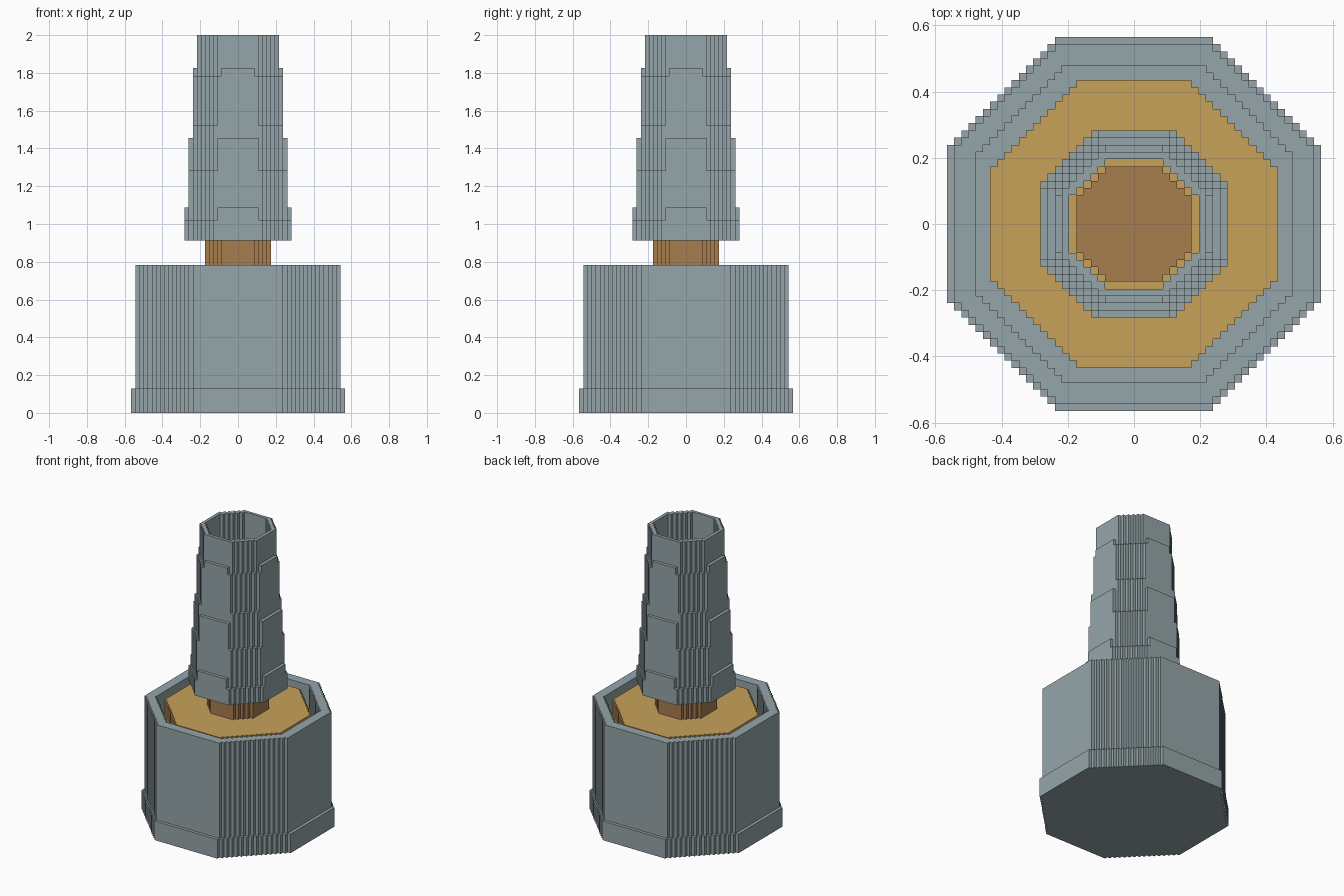
import bpy, bmesh

if "Cube" in bpy.data.objects:
    bpy.data.objects.remove(bpy.data.objects["Cube"])

U = 2 / 92  # size of one block


def material(name, rgb):
    m = bpy.data.materials.new(name)
    m.diffuse_color = (*rgb, 1)
    m.use_nodes = True
    m.node_tree.nodes["Principled BSDF"].inputs["Base Color"].default_value = m.diffuse_color
    return m


GREY = material("grey_metal", (0.30, 0.375, 0.40))
GOLD = material("gold", (0.57, 0.36, 0.10))
BROWN = material("brown", (0.39, 0.205, 0.078))


def stepped_octagon(r, f):
    """Octagon of half width r and half flat f, with block steps on the diagonals."""
    quarter = [(r, f)]
    for i in range(r - f):
        quarter += [(r - 1 - i, f + i), (r - 1 - i, f + i + 1)]
    pts = []
    for _ in range(4):
        pts += quarter
        quarter = [(-y, x) for x, y in quarter]
    return pts


def add_layer(bm, z0, z1, outer, inner=None):
    """Vertical walls plus top and bottom caps, with an optional hole."""
    caps = {z0: [], z1: []}
    for size, flip in ((outer, False), (inner, True)):
        if size is None:
            continue
        pts = stepped_octagon(*size)
        low, high = ([bm.verts.new((x * U, y * U, z * U)) for x, y in pts] for z in (z0, z1))
        n = len(pts)
        for i in range(n):
            j = (i + 1) % n
            quad = [low[i], low[j], high[j], high[i]]
            bm.faces.new(quad[::-1] if flip else quad)
        for z, ring in ((z0, low), (z1, high)):
            caps[z] += [bm.edges.get((ring[i], ring[(i + 1) % n])) for i in range(n)]
    for z, edges in caps.items():
        up = 1 if z == z1 else -1
        res = bmesh.ops.triangle_fill(bm, edges=edges, use_beauty=True, normal=(0, 0, up))
        faces = [g for g in res["geom"] if isinstance(g, bmesh.types.BMFace)]
        for face in faces:
            face.normal_update()
            if face.normal.z * up < 0:
                face.normal_flip()
        bmesh.ops.dissolve_limit(bm, angle_limit=0.01, verts=[],
                                 edges=list({e for f in faces for e in f.edges
                                             if all(k in faces for k in e.link_faces)}))


def part(name, mat, layers):
    bm = bmesh.new()
    for layer in layers:
        add_layer(bm, *layer)
    mesh = bpy.data.meshes.new(name)
    bm.to_mesh(mesh)
    bm.free()
    mesh.materials.append(mat)
    bpy.context.collection.objects.link(bpy.data.objects.new(name, mesh))


# Drum: flange at the foot and a thick open wall
part("base_flange", GREY, [(0, 6, (26, 11))])
part("drum_wall", GREY, [(6, 36, (25, 11), (22, 10))])

# Core inside the drum and the rod standing on it
part("gold_core", GOLD, [(6, 35, (20, 8))])
part("inner_rod", BROWN, [(35, 70, (8, 4))])

# Hollow tapering sleeve: bottom, top, half width, half flat
sleeve = [(42, 47, 13, 6), (47, 50, 13, 5), (50, 59, 12, 6), (59, 67, 12, 5),
          (67, 70, 11, 6), (70, 82, 11, 5), (82, 84, 11, 4), (84, 92, 10, 5)]
part("tapered_sleeve", GREY,
     [(z0, z1, (r, f), (r - 1, f - 1)) for z0, z1, r, f in sleeve])
